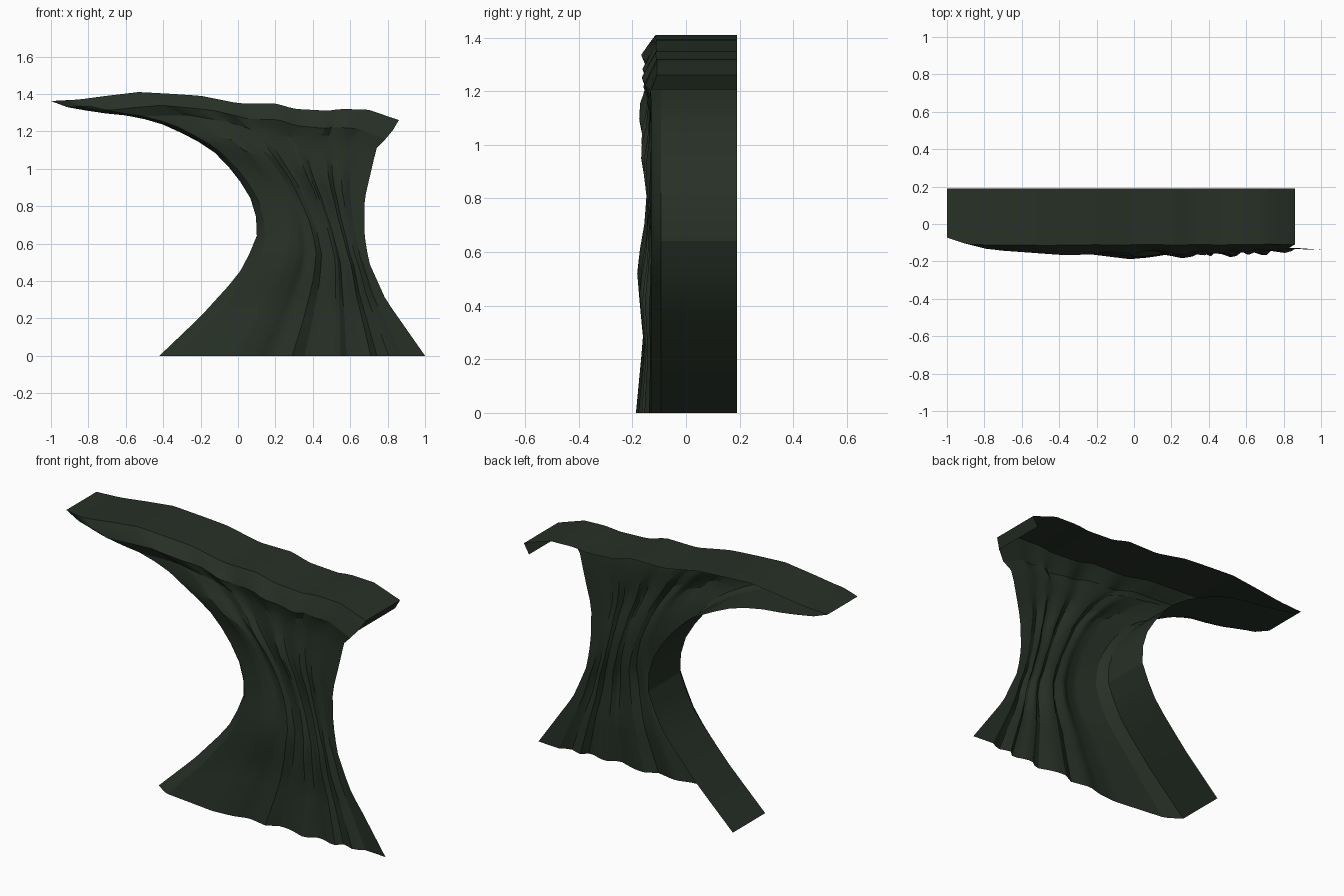
import bpy
from mathutils import Vector

if "Cube" in bpy.data.objects:
    bpy.data.objects.remove(bpy.data.objects["Cube"])

BACK = 0.19
NU, NV = 44, 22

# Outline of the cliff in x, z
left = [(-.42, 0), (-.2, .21), (0, .43), (.09, .6), (.11, .68), (.08, .82), (0, .95),
        (-.1, 1.07), (-.22, 1.15), (-.38, 1.23), (-.55, 1.28), (-.75, 1.3), (-1, 1.345), (-1, 1.362)]
right = [(1, 0), (.79, .3), (.7, .5), (.675, .65), (.675, .83), (.71, .98), (.74, 1.11),
         (.8, 1.17), (.855, 1.24), (.86, 1.26)]
bottom = [(-.42, 0), (1, 0)]
top = [(-1, 1.362), (-.85, 1.37), (-.7, 1.39), (-.53, 1.41), (-.35, 1.4), (-.2, 1.39), (0, 1.35),
       (.2, 1.35), (.3, 1.32), (.48, 1.31), (.55, 1.32), (.7, 1.315), (.86, 1.26)]
# Depth of the vertical rock folds across the face, and their strength up the face
folds = [(0, 0), (.05, .02), (.28, .06), (.36, .05), (.42, .025), (.5, .048), (.55, .01), (.6, .02),
         (.67, .055), (.71, .012), (.74, .02), (.79, .045), (.82, .005), (.87, .03), (.91, 0), (1, .01)]
strength = [(0, 1), (.18, .55), (.33, .95), (.42, .4), (.52, .25), (.66, .9), (.72, .45),
            (.82, .2), (.9, .65), (.95, .4), (1, .1)]


def lookup(table, t):
    """Linear interpolation in a table of (position, value)."""
    for (a, p), (b, q) in zip(table, table[1:]):
        if t <= b:
            return p + (q - p) * (t - a) / (b - a)
    return table[-1][1]


def along(path, t):
    """Point at a fraction of a path's length."""
    pts = [Vector(p) for p in path]
    lengths = [(b - a).length for a, b in zip(pts, pts[1:])]
    d = t * sum(lengths)
    for a, b, n in zip(pts, pts[1:], lengths):
        if d <= n:
            return a.lerp(b, d / n)
        d -= n
    return pts[-1]


def face_point(u, v):
    """Blend the four outline curves and push the folds forward."""
    p = along(left, v).lerp(along(right, v), u) + along(bottom, u).lerp(along(top, u), v)
    low = Vector(left[0]).lerp(Vector(right[0]), u)
    high = Vector(left[-1]).lerp(Vector(right[-1]), u)
    p -= low.lerp(high, v)
    y = -.128 - lookup(folds, u) * lookup(strength, v)
    y += .035 * max(0, 1 - u / .06)          # chamfer along the left edge
    y += .02 * max(0, (v - .94) / .06)       # rounded top lip
    y -= .015 * max(0, 1 - abs(v - .92) / .04) * u
    return (p.x, y, p.y)


rock = bpy.data.materials.new("dark_rock")
rock.diffuse_color = (.02, .03, .02, 1)
rock.use_nodes = True
rock.node_tree.nodes["Principled BSDF"].inputs["Base Color"].default_value = rock.diffuse_color


def add_grid(name, rows):
    n = len(rows[0])
    faces = [(r * n + c, r * n + c + 1, (r + 1) * n + c + 1, (r + 1) * n + c)
             for r in range(len(rows) - 1) for c in range(n - 1)]
    mesh = bpy.data.meshes.new(name)
    mesh.from_pydata([p for row in rows for p in row], [], faces)
    mesh.materials.append(rock)
    ob = bpy.data.objects.new(name, mesh)
    bpy.context.collection.objects.link(ob)
    bpy.ops.object.select_all(action='DESELECT')
    ob.select_set(True)
    bpy.context.view_layer.objects.active = ob
    bpy.ops.object.shade_smooth_by_angle(angle=.35)
    return ob


# Folded front face
grid = [[face_point(u / NU, v / NV) for u in range(NU + 1)] for v in range(NV + 1)]
add_grid("cliff_face", grid)

# Side under the overhang, flat top and small right lip, all running straight back


def add_strip(name, edge):
    add_grid(name, [[(x, BACK, z) for x, y, z in edge], edge])


add_strip("overhang_side", [row[0] for row in grid][::-1])
add_strip("cliff_top", grid[-1][::-1])
add_strip("right_lip", [row[-1] for row in grid[-2:]])
